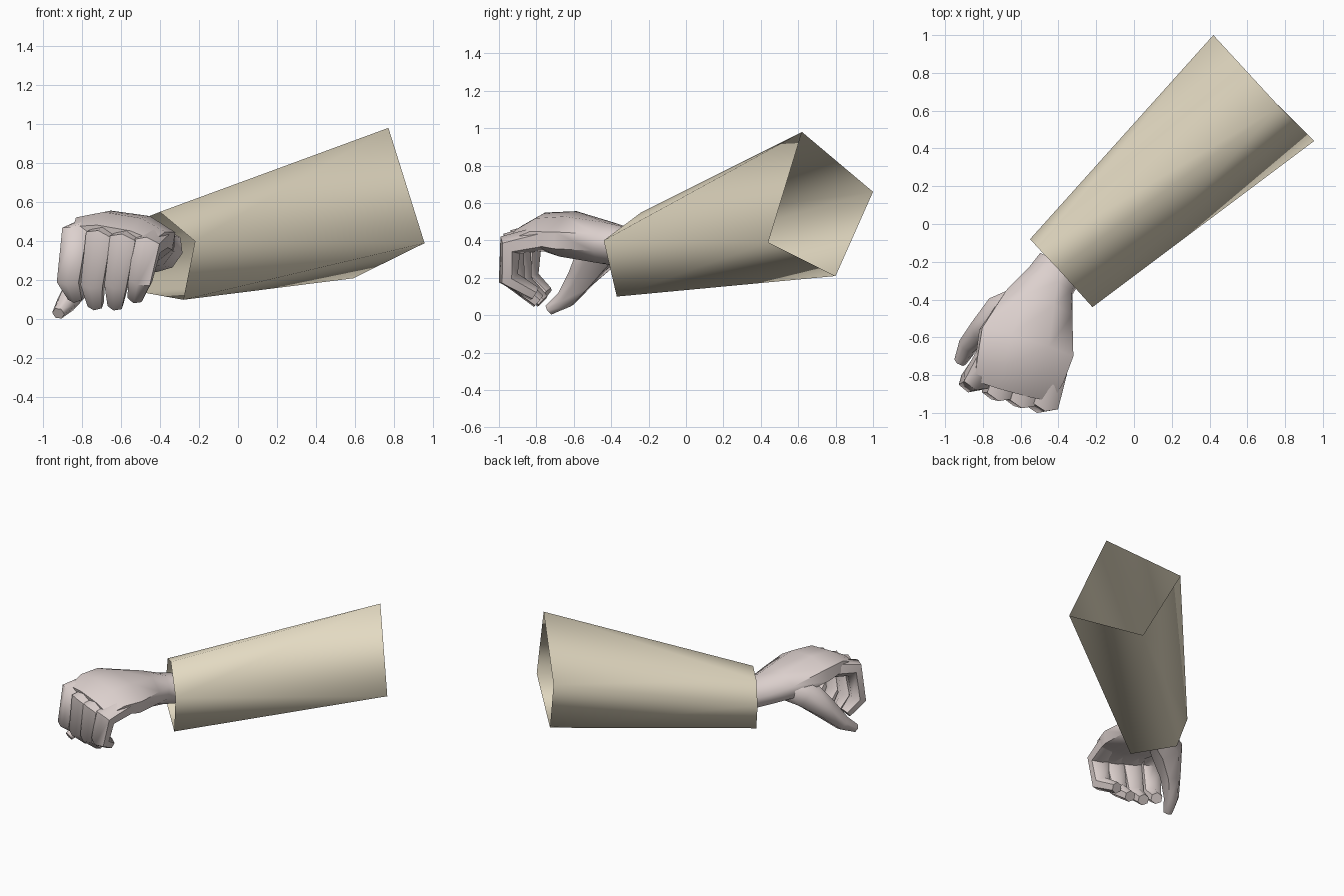
import bpy, bmesh, math
from mathutils import Vector

if "Cube" in bpy.data.objects:
    bpy.data.objects.remove(bpy.data.objects["Cube"])


def material(name, rgb):
    m = bpy.data.materials.new(name)
    m.diffuse_color = (*rgb, 1)
    m.use_nodes = True
    m.node_tree.nodes["Principled BSDF"].inputs["Base Color"].default_value = m.diffuse_color
    return m


CLOTH = material("beige_cloth", (0.77, 0.70, 0.54))
SKIN = material("pale_skin", (0.72, 0.635, 0.615))


def finish(name, bm, mat, angle=None):
    bmesh.ops.recalc_face_normals(bm, faces=bm.faces)
    for f in bm.faces:
        f.smooth = True
    me = bpy.data.meshes.new(name)
    bm.to_mesh(me)
    bm.free()
    me.materials.append(mat)
    ob = bpy.data.objects.new(name, me)
    bpy.context.collection.objects.link(ob)
    if angle:
        bpy.context.view_layer.objects.active = ob
        ob.select_set(True)
        bpy.ops.object.shade_smooth_by_angle(angle=math.radians(angle))
        ob.select_set(False)
    return ob


def tube(name, path, sizes, laterals, sides=6, angle=50, open_start=False):
    """Limb with capped tip: each section has a width along its lateral axis and a thickness."""
    pts = [Vector(p) for p in path]
    bm = bmesh.new()
    rings = []
    for i, (p, (w, h)) in enumerate(zip(pts, sizes)):
        t = Vector()
        if i > 0:
            t += (p - pts[i - 1]).normalized()
        if i < len(pts) - 1:
            t += (pts[i + 1] - p).normalized()
        t.normalize()
        lat = Vector(laterals[min(i, len(laterals) - 1)])
        lat = (lat - t * lat.dot(t)).normalized()
        up = t.cross(lat)
        grow = 0.5 / math.cos(math.pi / sides)
        ring = []
        for k in range(sides):
            a = 2 * math.pi * (k + 0.5) / sides
            ring.append(bm.verts.new(p + lat * (w * grow * math.cos(a)) + up * (h * grow * math.sin(a))))
        rings.append(ring)
    for a, b in zip(rings, rings[1:]):
        for k in range(sides):
            n = (k + 1) % sides
            bm.faces.new((a[k], a[n], b[n], b[k]))
    if not open_start:
        bm.faces.new(rings[0])
    bm.faces.new(rings[-1])
    return finish(name, bm, SKIN, angle)


# Sleeve: open four-cornered mouth narrowing to a six-cornered cuff
bm = bmesh.new()
A, B, C, D = [bm.verts.new(v) for v in (
    (0.77, 0.62, 0.98), (0.42, 1.0, 0.66), (0.59, 0.80, 0.21), (0.955, 0.44, 0.39))]
a, e, f, g, c, d = [bm.verts.new(v) for v in (
    (-0.40, -0.24, 0.55), (-0.50, -0.135, 0.51), (-0.55, -0.08, 0.35),
    (-0.50, -0.135, 0.14), (-0.28, -0.37, 0.10), (-0.22, -0.44, 0.40))]
for face in ((A, D, d, a), (D, c, d), (D, C, c), (C, g, c), (C, B, f, g), (B, A, e, f), (A, a, e)):
    bm.faces.new(face)
finish("sleeve", bm, CLOTH)

# Wrist and palm in one piece, turning from the forearm toward the knuckles
KNUCKLE_AXIS = (0.97, -0.20, -0.15)
tube("palm",
     [(-0.39, -0.23, 0.35), (-0.44, -0.30, 0.36), (-0.50, -0.42, 0.385),
      (-0.57, -0.63, 0.435), (-0.605, -0.77, 0.45), (-0.64, -0.88, 0.42)],
     [(0.25, 0.20), (0.26, 0.20), (0.37, 0.22), (0.51, 0.22), (0.48, 0.17), (0.43, 0.10)],
     [(0.75, -0.65, 0.25), (0.8, -0.6, 0.22), (0.92, -0.35, 0.02), KNUCKLE_AXIS],
     sides=8, angle=60, open_start=True)

# Four curled fingers, blended from the index side to the little-finger side
INDEX = [(-0.75, -0.67, 0.465), (-0.835, -0.825, 0.43), (-0.865, -0.84, 0.20), (-0.83, -0.745, 0.115)]
LITTLE = [(-0.42, -0.77, 0.41), (-0.465, -0.94, 0.375), (-0.50, -0.95, 0.20), (-0.525, -0.81, 0.115)]
for i, name in enumerate(("index", "middle", "ring", "little")):
    t = i / 3
    path = [Vector(p).lerp(Vector(q), t) for p, q in zip(INDEX, LITTLE)]
    if i in (1, 2):
        path[1].y -= 0.02
        path[2].z -= 0.02
        path[3].z -= 0.04
    tube(name + "_finger", path,
         [(0.13, 0.12), (0.135, 0.12), (0.115, 0.10), (0.075, 0.07)], [KNUCKLE_AXIS],
         angle=60, open_start=True)

# Thumb with a broad base web, hanging below the palm
tube("thumb",
     [(-0.56, -0.40, 0.37), (-0.69, -0.47, 0.33), (-0.80, -0.56, 0.20),
      (-0.875, -0.64, 0.09), (-0.92, -0.73, 0.03)],
     [(0.16, 0.17), (0.20, 0.20), (0.13, 0.14), (0.095, 0.10), (0.06, 0.055)],
     [(0.75, -0.5, 0.3)], angle=60, open_start=True)
